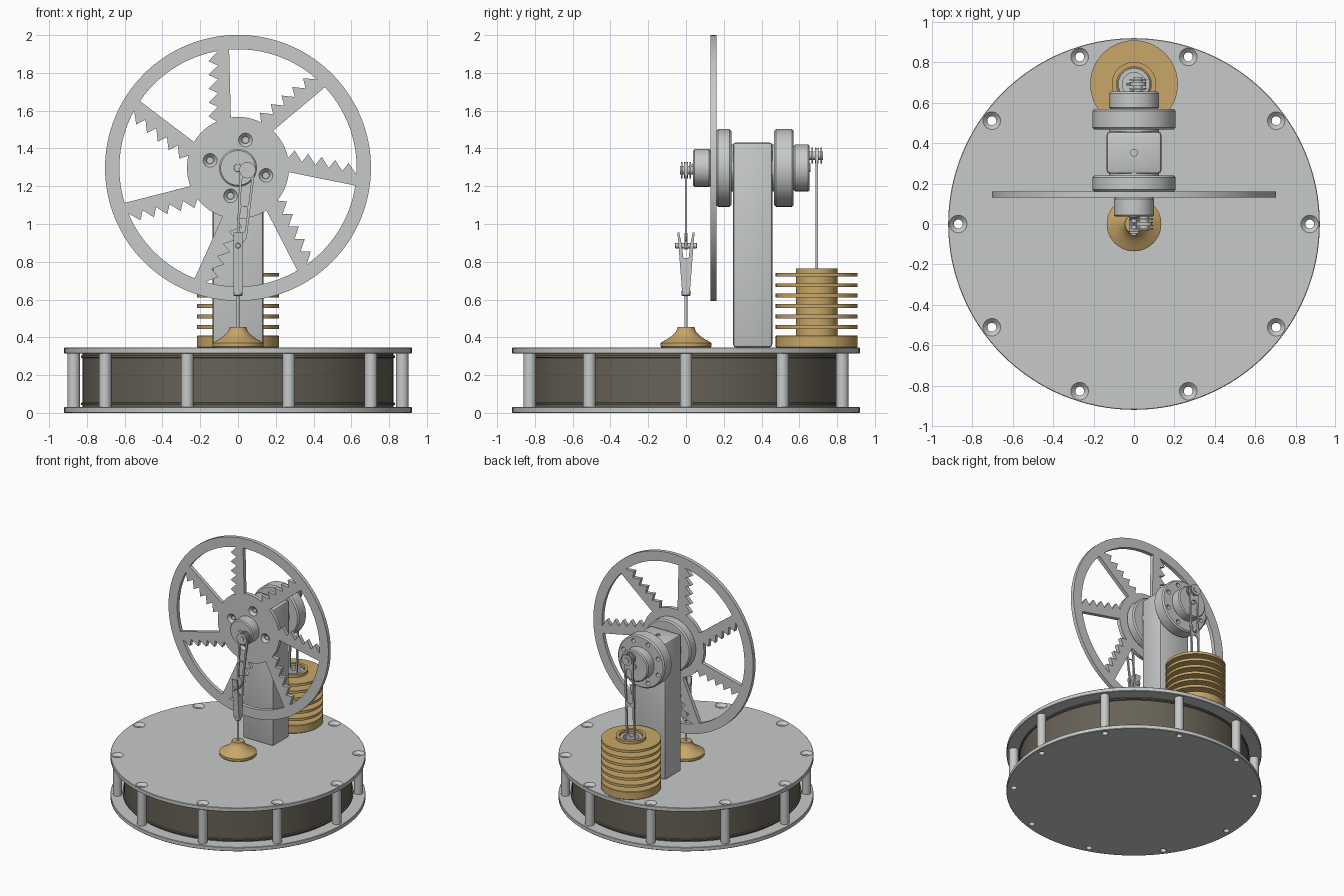
import bpy, bmesh
from math import sin, cos, pi, radians, atan2, sqrt, hypot

if "Cube" in bpy.data.objects:
    bpy.data.objects.remove(bpy.data.objects["Cube"])


def material(name, rgb):
    m = bpy.data.materials.new(name)
    m.diffuse_color = (*rgb, 1)
    m.use_nodes = True
    m.node_tree.nodes["Principled BSDF"].inputs["Base Color"].default_value = m.diffuse_color
    return m


STEEL = material("light_steel", (0.57, 0.59, 0.58))
BRASS = material("brass", (0.58, 0.39, 0.14))
DARK = material("dark_chamber", (0.135, 0.122, 0.095))
ZC = 1.297  # axle height


def lathe(name, profile, mat, locs=((0, 0, 0),), axis='Z', segs=64, closed=False):
    """Spin (radius, height) points about Z or Y, one copy per location."""
    bm = bmesh.new()
    n = len(profile)
    for loc in locs:
        rings = []
        for r, h in profile:
            ring = []
            for k in range(segs):
                a = 2 * pi * k / segs
                p = (r * cos(a), r * sin(a), h) if axis == 'Z' else (r * cos(a), h, r * sin(a))
                ring.append(bm.verts.new([p[i] + loc[i] for i in range(3)]))
            rings.append(ring)
        for i in range(n if closed else n - 1):
            a, b = rings[i], rings[(i + 1) % n]
            for k in range(segs):
                j = (k + 1) % segs
                bm.faces.new((a[k], a[j], b[j], b[k]))
    bmesh.ops.remove_doubles(bm, verts=bm.verts, dist=1e-5)
    bmesh.ops.recalc_face_normals(bm, faces=bm.faces)
    me = bpy.data.meshes.new(name)
    bm.to_mesh(me)
    bm.free()
    ob = bpy.data.objects.new(name, me)
    bpy.context.collection.objects.link(ob)
    me.materials.append(mat)
    return ob


def disc(name, r, h0, h1, mat=STEEL, locs=((0, 0, 0),), axis='Z', segs=64, c=0.006):
    """Cylinder with a small chamfer."""
    return lathe(name, [(0, h0), (r - c, h0), (r, h0 + c), (r, h1 - c), (r - c, h1), (0, h1)],
                 mat, locs, axis, segs)


def cutout(name, outlines, pos, thick, mat=STEEL, axis='Y'):
    """Flat outlines (inner ones become holes), upright, extruded along Y or X."""
    cu = bpy.data.curves.new(name, 'CURVE')
    cu.dimensions = '2D'
    cu.fill_mode = 'BOTH'
    cu.extrude = thick / 2
    for pts in outlines:
        s = cu.splines.new('POLY')
        s.points.add(len(pts) - 1)
        for p, q in zip(s.points, pts):
            p.co = (q[0], q[1], 0, 1)
        s.use_cyclic_u = True
    ob = bpy.data.objects.new(name, cu)
    bpy.context.collection.objects.link(ob)
    ob.rotation_euler = (pi / 2, 0, pi / 2 if axis == 'X' else 0)
    ob.location = (pos, 0, 0) if axis == 'X' else (0, pos, 0)
    bpy.ops.object.select_all(action='DESELECT')
    ob.select_set(True)
    bpy.context.view_layer.objects.active = ob
    bpy.ops.object.convert(target='MESH')
    ob = bpy.context.view_layer.objects.active
    bm = bmesh.new()
    bm.from_mesh(ob.data)
    bmesh.ops.remove_doubles(bm, verts=bm.verts, dist=1e-5)
    bmesh.ops.recalc_face_normals(bm, faces=bm.faces)
    bm.to_mesh(ob.data)
    bm.free()
    ob.data.materials.clear()
    ob.data.materials.append(mat)
    return ob


def drill(cutter, *targets):
    for t in targets:
        m = t.modifiers.new("holes", 'BOOLEAN')
        m.operation = 'DIFFERENCE'
        m.solver = 'EXACT'
        m.object = cutter
        bpy.context.view_layer.objects.active = t
        bpy.ops.object.modifier_apply(modifier=m.name)
    bpy.data.objects.remove(cutter)


def arc(cx, cy, r, a0, a1, n):
    return [(cx + r * cos(a0 + (a1 - a0) * i / n), cy + r * sin(a0 + (a1 - a0) * i / n))
            for i in range(n + 1)]


def capsule(a, ra, b, rb):
    t = atan2(b[1] - a[1], b[0] - a[0])
    return arc(*a, ra, t + pi / 2, t + 3 * pi / 2, 14) + arc(*b, rb, t - pi / 2, t + pi / 2, 14)


def mix(a, b, f):
    return (a[0] + (b[0] - a[0]) * f, a[1] + (b[1] - a[1]) * f)


def link(name, a, ra, b, rb, y, thick, w=0.013):
    """Connecting rod with two long windows."""
    outs = [capsule(a, ra, b, rb)]
    for f0, f1 in ((0.16, 0.5), (0.6, 0.9)):
        r0, r1 = (ra + (rb - ra) * f - w for f in (f0, f1))
        outs.append(capsule(mix(a, b, f0), r0, mix(a, b, f1), r1))
    return cutout(name, outs, y, thick)


# Base: two plates, chamber between them, ten hollow posts
bottom = disc("bottom_plate", 0.92, 0, 0.032, segs=128, c=0.003)
top = disc("top_plate", 0.92, 0.314, 0.346, segs=128, c=0.003)
lathe("chamber", [(0, .032), (.822, .032), (.822, .042), (.832, .042), (.832, .052), (.824, .056),
                  (.824, .29), (.832, .294), (.832, .304), (.822, .304), (.822, .314), (0, .314)],
      DARK, segs=128)
posts = [(0.87 * cos(k * pi / 5), 0.87 * sin(k * pi / 5), 0) for k in range(10)]
lathe("posts", [(.022, .032), (.033, .032), (.033, .314), (.022, .314)], STEEL, posts,
      segs=32, closed=True)
drill(lathe("hole_cutter", [(0, -.02), (.022, -.02), (.022, .325), (.064, .366), (0, .366)],
            STEEL, posts, segs=32), bottom, top)

# Upright column with oil hole
bpy.ops.mesh.primitive_cube_add(size=1, location=(0, 0.353, 0.889))
column = bpy.context.object
column.name = "column"
column.scale = (0.27, 0.208, 1.086)
bpy.ops.object.transform_apply(location=False, rotation=False, scale=True)
bev = column.modifiers.new("bevel", 'BEVEL')
bev.width, bev.segments = 0.016, 2
bpy.ops.object.modifier_apply(modifier="bevel")
column.data.materials.append(STEEL)
drill(lathe("hole_cutter", [(0, 1.36), (.017, 1.36), (.017, 1.5), (0, 1.5)], STEEL,
            [(0, .353, 0)], segs=24), column)

# Axle, hubs and bosses
C = [(0, 0, ZC)]
disc("axle", 0.022, 0.03, 0.66, locs=C, axis='Y', segs=32, c=0.002)
disc("bearing_collar", 0.125, 0.235, 0.47, locs=C, axis='Y', c=0.002)
front_hub = disc("front_hub", 0.206, 0.16, 0.24, locs=C, axis='Y', c=0.01)
disc("front_boss", 0.1, 0.037, 0.131, locs=C, axis='Y', c=0.008)
rear_hub = disc("rear_hub", 0.206, 0.467, 0.57, locs=C, axis='Y', c=0.01)
disc("rear_boss", 0.124, 0.57, 0.655, locs=C, axis='Y', c=0.008)
ring8 = [(.165 * cos(k * pi / 4 + .39), 0, ZC + .165 * sin(k * pi / 4 + .39)) for k in range(8)]
drill(lathe("hole_cutter", [(0, .53), (.017, .53), (.017, .6), (0, .6)], STEEL, ring8, 'Y', 20),
      rear_hub)

# Flywheel: seven spokes, each with one saw-toothed edge
RIM, HUB, STEP = 0.628, 0.27, 2 * pi / 7


def turn(p, a):
    return (p[0] * cos(a) - p[1] * sin(a), p[0] * sin(a) + p[1] * cos(a) + ZC)


def ang(p):
    return atan2(p[1], p[0])


teeth = []
for i in range(5):
    y = 0.615 - 0.073 * i
    teeth += [(-0.106, y), (-0.156, y - 0.05)]
teeth[0] = (-0.106, sqrt(RIM ** 2 - 0.106 ** 2))
teeth.append((-0.112, sqrt(HUB ** 2 - 0.112 ** 2)))
edge = [(-0.038, sqrt(HUB ** 2 - .038 ** 2)), (-0.047, sqrt(RIM ** 2 - .047 ** 2))]
window = edge + arc(0, 0, RIM, ang(edge[1]), ang(teeth[0]) - STEP, 14)[1:-1]
window += [(x * cos(STEP) + y * sin(STEP), y * cos(STEP) - x * sin(STEP)) for x, y in teeth]
window += arc(0, 0, HUB, ang(teeth[-1]) - STEP, ang(edge[0]), 8)[1:-1]
outlines = [arc(0, ZC, 0.704, 0, 2 * pi, 128)[:-1]]
outlines += [[turn(p, k * STEP) for p in window] for k in range(7)]
wheel = cutout("flywheel", outlines, 0.146, 0.03)
bolts = [(.153 * cos(radians(a)), 0, ZC + .153 * sin(radians(a))) for a in (75, 165, 255, 345)]
drill(lathe("hole_cutter", [(0, .12), (.046, .12), (.02, .15), (.016, .15), (.016, .21), (0, .21)],
            STEEL, bolts, 'Y', 24), wheel, front_hub)

# Crank pins with flanged bearings
A, B = (0.05, 1.285), (0.02, 1.362)


def crank(name, p, y, inner):
    prof = [(0, -.033), (.022, -.033), (.022, -.027), (.043, -.027), (.043, -.019), (.022, -.019),
            (.022, -.010), (.043, -.010), (.043, -.006), (.036, -.006), (.036, .006), (.043, .006),
            (.043, .010), (.022, .010), (.022, .019), (.043, .019), (.043, .027), (.022, .027),
            (.022, inner), (0, inner)]
    s = 1 if inner > 0 else -1
    lathe(name, [(r, abs(h) * s if i > 17 else h * s) for i, (r, h) in enumerate(prof)],
          STEEL, [(p[0], y, p[1])], 'Y', 40)


crank("front_crank_pin", A, 0.0, 0.045)
crank("rear_crank_pin", B, 0.692, -0.045)

# Displacer linkage: rod, joint, clevis and thin rod
E = (0.02, 0.935)
link("displacer_link", A, 0.04, E, 0.027, 0, 0.012)
cutout("joint_link", [capsule(E, 0.018, (0, 0.885), 0.02)], 0, 0.016)
half = [(0.02, 0.635), (0.033, 0.80), (0.04, 0.90), (0.046, 0.955), (0.036, 0.955),
        (0.024, 0.90), (0.014, 0.82)]
cutout("clevis", [half + [(-y, z) for y, z in reversed(half)]], 0, 0.046, axis='X')
disc("clevis_pin", 0.014, -0.058, 0.058, locs=[(0, 0, .885)], axis='Y', segs=24, c=0.002)
disc("clevis_collar", 0.023, 0.62, 0.65, segs=32, c=0.003)
disc("displacer_rod", 0.008, 0.4, 0.63, segs=20, c=0.001)

# Brass gland
lathe("rod_gland", [(0, .346), (.13, .346), (.135, .352), (.135, .37), (.115, .382), (.09, .396),
                    (.07, .412), (.055, .428), (.047, .442), (.045, .456), (.02, .456), (0, .453)],
      BRASS)

# Finned power cylinder with bore
P = [(0, 0.692, 0)]
prof = [(0, .346), (.213, .346), (.217, .35), (.217, .407), (.213, .411), (.11, .411)]
for k in range(6):
    z = 0.455 + 0.0553 * k
    prof += [(.11, z - .01), (.217, z - .01), (.217, z + .01), (.11, z + .01)]
prof += [(.11, .765), (.086, .765), (.086, .55), (0, .55)]
lathe("power_cylinder", prof, BRASS, P)
lathe("piston", [(0, .56), (.083, .56), (.083, .745), (.078, .75), (.058, .75), (.058, .66),
                 (0, .66)], STEEL, P)
link("piston_link", B, 0.04, (0, 0.71), 0.038, 0.692, 0.013)

# Smooth round surfaces, keep edges sharp
bpy.ops.object.select_all(action='DESELECT')
for ob in bpy.context.scene.objects:
    ob.select_set(True)
bpy.context.view_layer.objects.active = column
bpy.ops.object.shade_smooth_by_angle(angle=radians(30))
